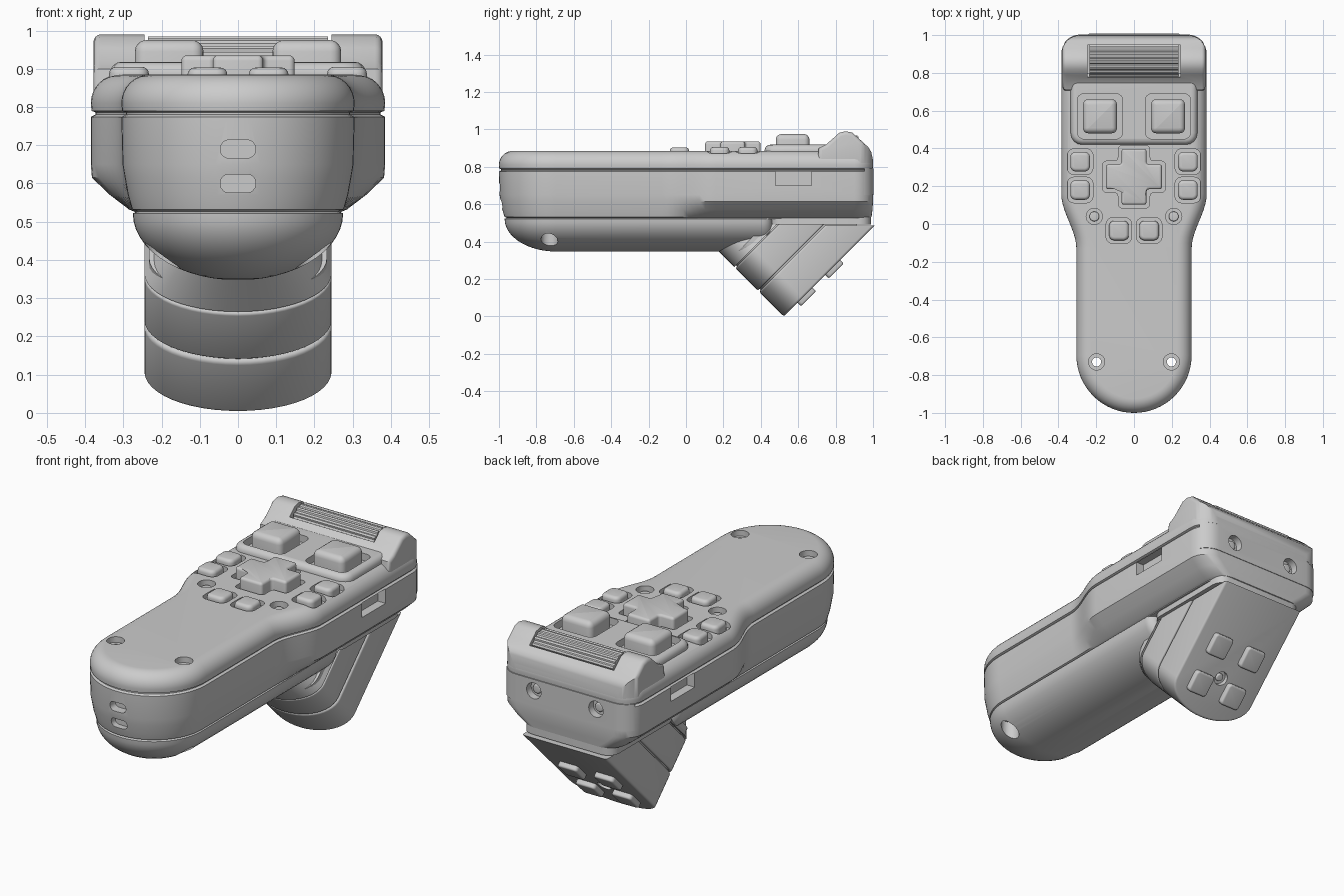
import bpy, bmesh, math
from mathutils import Matrix

if "Cube" in bpy.data.objects:
    bpy.data.objects.remove(bpy.data.objects["Cube"])

grey = bpy.data.materials.new("plain_grey")
grey.use_nodes = True
COLOUR = (0.6, 0.6, 0.6, 1)
grey.diffuse_color = COLOUR
grey.node_tree.nodes["Principled BSDF"].inputs["Base Color"].default_value = COLOUR

S = math.sqrt(0.5)
UP = Matrix.Identity(4)
FOOT = Matrix(((-1, 0, 0), (0, S, S), (0, S, -S))).to_4x4()   # tilted 45 degrees
ACROSS = Matrix(((0, 0, 1), (1, 0, 0), (0, 1, 0))).to_4x4()   # extrudes along x
FORWARD = Matrix.Rotation(math.pi / 2, 4, 'X')
BACKWARD = Matrix.Rotation(-math.pi / 2, 4, 'X')


def finish(name, bm, frame=UP):
    bm.transform(frame)
    bmesh.ops.recalc_face_normals(bm, faces=bm.faces)
    mesh = bpy.data.meshes.new(name)
    bm.to_mesh(mesh)
    bm.free()
    mesh.materials.append(grey)
    ob = bpy.data.objects.new(name, mesh)
    bpy.context.collection.objects.link(ob)
    return ob


def loft(name, rings):
    """Skin a list of (points, z) rings and cap both ends."""
    bm = bmesh.new()
    loops = [[bm.verts.new((x, y, z)) for x, y in pts] for pts, z in rings]
    n = len(loops[0])
    for a, b in zip(loops, loops[1:]):
        for i in range(n):
            bm.faces.new((a[i], a[(i + 1) % n], b[(i + 1) % n], b[i]))
    bm.faces.new(loops[0])
    bm.faces.new(loops[-1])
    return finish(name, bm)


def prism(name, pts, z0, z1, corner=0, edge=0, both=False, frame=UP, shrink=1):
    """Extrude an outline, round its corners, then its rim."""
    bm = bmesh.new()
    low = [bm.verts.new((x * shrink, y, z0)) for x, y in pts]
    high = [bm.verts.new((x, y, z1)) for x, y in pts]
    n = len(pts)
    bm.faces.new(low)
    bm.faces.new(high)
    walls = [bm.faces.new((low[i], low[(i + 1) % n], high[(i + 1) % n], high[i])) for i in range(n)]
    bmesh.ops.recalc_face_normals(bm, faces=bm.faces)

    def round_off(edges, size):
        bmesh.ops.bevel(bm, geom=edges, offset=size, segments=4, profile=0.5, affect='EDGES')
    if corner:
        round_off([e for e in bm.edges if abs(e.verts[0].co.z - e.verts[1].co.z) > 1e-5], corner)
    if edge:
        ends = (z0, z1) if both else (z1,)
        round_off([e for e in bm.edges if any(all(abs(v.co.z - z) < 1e-5 for v in e.verts) for z in ends)], edge)
    return finish(name, bm, frame)


def rect(cx, cy, hx, hy):
    return [(cx - hx, cy - hy), (cx + hx, cy - hy), (cx + hx, cy + hy), (cx - hx, cy + hy)]


def disc(cx, cy, r, n=24):
    return [(cx + r * math.cos(i * math.tau / n), cy + r * math.sin(i * math.tau / n)) for i in range(n)]


def cross(cx, cy, arm, half):
    quarter = [(half, half), (half, arm), (-half, arm)]
    pts = []
    for _ in range(4):
        pts += quarter
        quarter = [(-y, x) for x, y in quarter]
    return [(cx + x, cy + y) for x, y in pts]


def outline(narrow, wide, front, back, r=0.1):
    """Plan of the body: round front, straight handle, flared head."""
    mid, half = -0.695, []
    for i in range(17):
        t = i * math.pi / 32
        half.append((narrow * math.sin(t), mid - (mid - front) * math.cos(t)))
    for i in range(11):
        t = i / 10
        half.append((narrow + (wide - narrow) * t * t * (3 - 2 * t), -0.13 + 0.29 * t))
    for i in range(9):
        t = i * math.pi / 16
        half.append((wide - r + r * math.cos(t), back - r + r * math.sin(t)))
    return half + [(-x, y) for x, y in half[:0:-1]]


def plan(inset):
    return outline(0.305 - inset, 0.385 - inset, inset - 1, 1 - inset, max(0.03, 0.1 - inset))


def clip(ob, point, normal):
    bm = bmesh.new()
    bm.from_mesh(ob.data)
    bmesh.ops.bisect_plane(bm, geom=bm.verts[:] + bm.edges[:] + bm.faces[:], plane_co=point,
                           plane_no=normal, clear_outer=True)
    bmesh.ops.holes_fill(bm, edges=[e for e in bm.edges if e.is_boundary])
    bmesh.ops.recalc_face_normals(bm, faces=bm.faces)
    bm.to_mesh(ob.data)
    bm.free()


def boolean(targets, cutters, operation='DIFFERENCE'):
    for ob in targets:
        bpy.context.view_layer.objects.active = ob
        for c in cutters:
            mod = ob.modifiers.new("cut", 'BOOLEAN')
            mod.operation, mod.solver, mod.object = operation, 'EXACT', c
            bpy.ops.object.modifier_apply(modifier=mod.name)
    for c in cutters:
        bpy.data.objects.remove(c)


# Main shells, with a narrow groove at each joint
arc = [i * math.pi / 16 for i in range(9)]
top_shell = loft("top_shell", [(plan(0.012), 0.782), (plan(0.012), 0.786), (plan(0.002), 0.79)] +
                 [(plan(0.075 * (1 - math.cos(t))), 0.81 + 0.075 * math.sin(t)) for t in arc])
middle_shell = loft("middle_shell", [
    (plan(0.012), 0.784), (plan(0.012), 0.78), (plan(0), 0.774),
    (outline(0.302, 0.385, -0.997, 1), 0.65), (outline(0.296, 0.382, -0.99, 1), 0.615),
    (outline(0.288, 0.335, -0.982, 0.997), 0.57), (outline(0.277, 0.285, -0.97, 0.992), 0.532),
    (outline(0.262, 0.27, -0.955, 0.98), 0.526), (outline(0.262, 0.27, -0.955, 0.98), 0.522)])
bottom_rings = [(outline(0.262, 0.262, -0.955, 0.46, 0.05), 0.527)]
for t in [i * math.pi / 26 for i in range(13)]:
    w = 0.275 * math.cos(t)
    bottom_rings.append((outline(w, w, -0.695 - 0.275 * math.cos(t), 0.46, min(0.05, w / 2)),
                         0.522 - 0.175 * math.sin(t)))
bottom_shell = loft("bottom_shell", bottom_rings)
prism("head_base", rect(0, 0.72, 0.262, 0.268), 0.492, 0.535, corner=0.06)
back_panel = loft("back_panel", [(plan(-0.003), 0.65), (plan(-0.003), 0.79)])
clip(back_panel, (0, 0.955, 0), (0, -1, 0))

# Raised pod and roller hump
pod = prism("button_pod", rect(0, 0.61, 0.335, 0.19), 0.82, 0.918, corner=0.06, edge=0.03)
hump_profile = [(0.70, 0.80), (0.71, 0.90), (0.75, 0.92), (0.79, 0.955), (0.82, 0.982), (0.855, 0.99),
                (0.89, 0.982), (0.93, 0.945), (0.975, 0.905), (0.99, 0.88), (0.999, 0.84), (0.999, 0.80)]
hump = prism("roller_hump", hump_profile, -0.378, 0.378, edge=0.02, both=True, frame=ACROSS)
boolean([hump], [prism("trim", outline(0.305, 0.384, -1, 0.9995), 0.7, 1.1)], 'INTERSECT')
boolean([hump, top_shell], [prism("slot", rect(0, 0.862, 0.245, 0.085), 0.83, 1.1)])
ridged = [(0.862 + r * math.cos(a), 0.9 + r * math.sin(a))
          for k in range(32) for r, a in [(0.085 - 0.006 * (k % 2), k * math.tau / 32 + d) for d in (0, 0.12)]]
prism("roller", ridged, -0.235, 0.235, frame=ACROSS)

# Buttons on the deck: (name, x, y, half size, top, well floor, rim)
pads = []
for side, sx in (("left", 1), ("right", -1)):
    pads += [("main_button_" + side, sx * 0.18, 0.57, 0.09, 0.975, 0.88, 0.03),
             ("upper_button_" + side, sx * 0.285, 0.33, 0.052, 0.905, 0.855, 0.018),
             ("lower_button_" + side, sx * 0.285, 0.18, 0.052, 0.905, 0.855, 0.018),
             ("small_button_" + side, sx * 0.08, -0.035, 0.052, 0.903, 0.86, 0.018)]
wells = []
for name, x, y, h, top, floor, rim in pads:
    prism(name, rect(x, y, h, h), floor - 0.01, top, corner=0.028, edge=rim)
    gap = 0.03 if h > 0.08 else 0.016
    wells.append(prism("well", rect(x, y, h + gap, h + gap), floor, 1.1, corner=0.035))
prism("direction_pad", cross(0, 0.25, 0.148, 0.066), 0.85, 0.935, corner=0.014, edge=0.014)
wells.append(prism("well", cross(0, 0.25, 0.165, 0.083), 0.86, 1.1, corner=0.02))
for sx in (1, -1):
    wells += [prism("well", disc(sx * 0.21, 0.04, 0.043), 0.85, 1.1),
              prism("well", disc(sx * 0.198, -0.73, 0.043), 0.855, 1.1)]
    prism("indicator", disc(sx * 0.21, 0.04, 0.026), 0.84, 0.868, edge=0.006)
boolean([top_shell, pod], wells)

# Screw holes through the handle, front slots, side ports, back screws
for sx in (1, -1):
    boolean([bottom_shell], [prism("bore", disc(sx * 0.198, -0.73, 0.045), 0.2, 0.48)])
    boolean([bottom_shell, middle_shell, top_shell], [prism("bore", disc(sx * 0.198, -0.73, 0.024), 0.2, 1.1)])
    boolean([middle_shell], [prism("port", rect(sx * 0.375, 0.575, 0.035, 0.097), 0.70, 0.775)])
    boolean([middle_shell, back_panel], [prism("bore", disc(sx * 0.18, -0.73, 0.042), 0.965, 1.1, frame=BACKWARD)])
    prism("back_screw", disc(sx * 0.18, -0.73, 0.024), 0.95, 0.98, edge=0.008, frame=BACKWARD)
for z in (0.69, 0.6):
    boolean([middle_shell], [prism("slot", rect(0, z, 0.046, 0.024), 0.95, 1.1, corner=0.022, frame=FORWARD)])

# Tilted foot: neck, ring and end cap share one rounded outline
foot_shape = [(0.245 * math.cos(t), 0.512 + 0.142 * math.sin(t))
              for t in [math.pi + i * math.pi / 24 for i in range(25)]] + [(0.245, 1.3), (-0.245, 1.3)]
inner_shape = [(x * 0.95, y + 0.012) for x, y in foot_shape]
neck = prism("foot_neck", foot_shape, -0.135, -0.004, frame=FOOT, shrink=0.7)
core = prism("foot_core", inner_shape, -0.05, 0.3, frame=FOOT)
ring = prism("foot_ring", foot_shape, 0.004, 0.174, edge=0.008, both=True, frame=FOOT)
cap = prism("foot_cap", foot_shape, 0.182, 0.37, edge=0.012, both=True, frame=FOOT)
for part, height in ((neck, 0.5), (core, 0.5), (ring, 0.5), (cap, 0.486)):
    clip(part, (0, 0, height), (0, 0, 1))
boolean([cap], [prism("bore", disc(0, 0.59, 0.036), 0.345, 0.5, frame=FOOT)])
prism("foot_screw", disc(0, 0.59, 0.02), 0.33, 0.358, edge=0.006, frame=FOOT)
for sx in (1, -1):
    for u in (0.53, 0.74):
        prism("foot_button", rect(sx * 0.105, u, 0.057, 0.057), 0.35, 0.397, corner=0.018, edge=0.01, frame=FOOT)

# Smooth shading with sharp edges kept
for ob in bpy.context.scene.objects:
    ob.select_set(ob.type == 'MESH' and grey.name in ob.data.materials)
    if ob.select_get():
        bpy.context.view_layer.objects.active = ob
bpy.ops.object.shade_smooth_by_angle(angle=math.radians(32))
